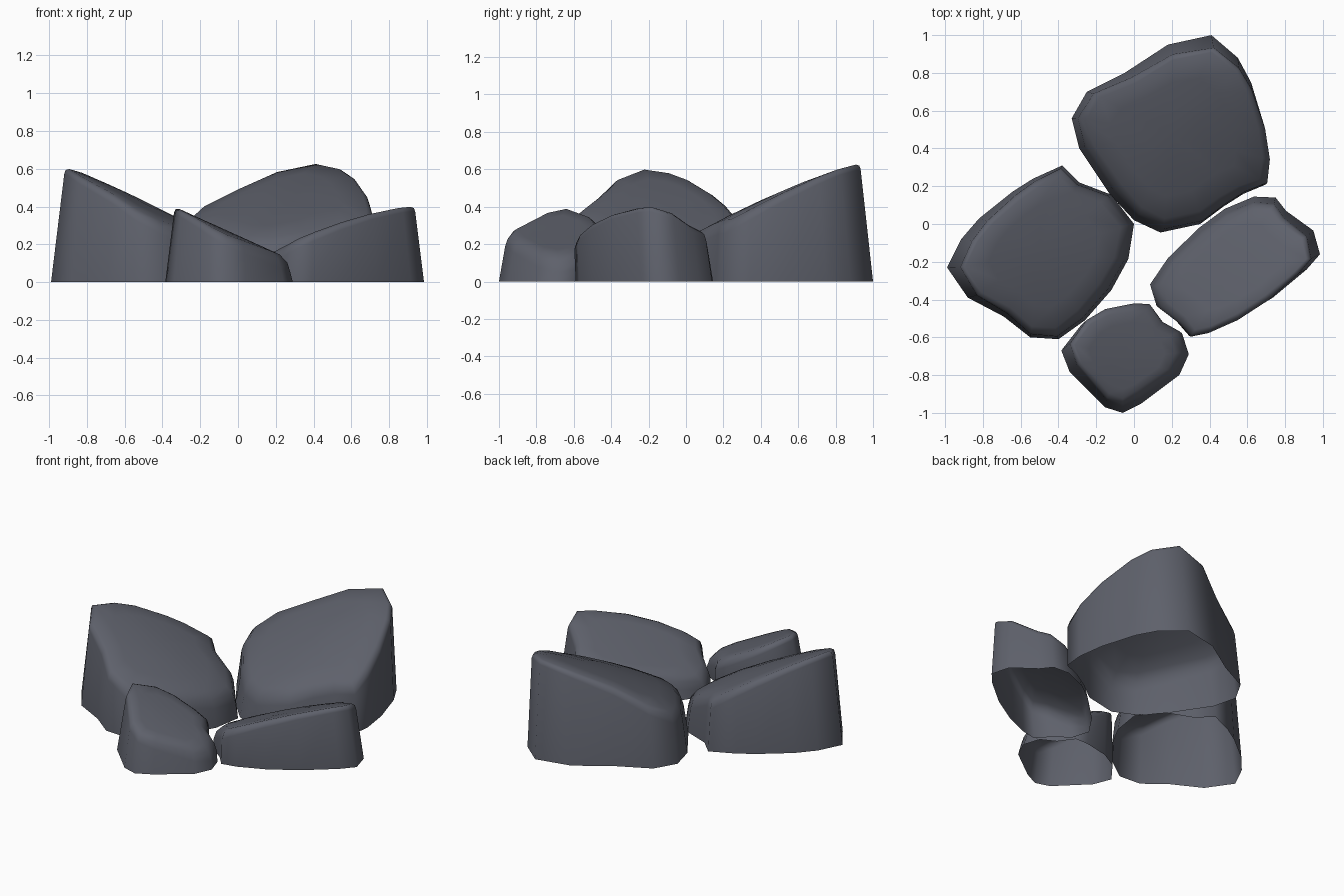
import bpy, bmesh
from mathutils import Vector

if "Cube" in bpy.data.objects:
    bpy.data.objects.remove(bpy.data.objects["Cube"])

stone = bpy.data.materials.new("slate_grey")
stone.diffuse_color = (0.112, 0.119, 0.147, 1)
stone.use_nodes = True
stone.node_tree.nodes["Principled BSDF"].inputs["Base Color"].default_value = stone.diffuse_color


def rock(name, outline, centre, height, slope, lean=(0, 0), dome=0.1, crown=0.3):
    """Open-bottomed boulder: footprint outline, tapered wall, rounded rim, tilted domed top."""
    c, s, lean = Vector(centre), Vector(slope), Vector(lean)
    g = s.normalized()
    side = Vector((-g.y, g.x))
    pts = [Vector(p) - c for p in reversed(outline)]
    reach = max(abs(p.dot(g)) for p in pts)

    def top(p):
        return height + s.dot(p) - dome * p.dot(g) ** 2 - crown * p.dot(side) ** 2

    def taper(p):
        z = top(p)
        p = p - g * (0.11 * z * p.dot(g) / reach) - side * (0.05 * z * p.dot(side) / reach)
        return p + lean * z

    bm = bmesh.new()
    rings = [[bm.verts.new((*(p + c), 0)) for p in pts]]
    rim = [taper(p) for p in pts]
    # rounded rim (inset, drop), tighter on the high side
    for inset, drop in ((0, 0.05), (0.012, 0.018), (0.042, 0)):
        ring = []
        for p in rim:
            k = 1 - 0.4 * p.dot(g) / reach
            q = p * (1 - k * inset / p.length)
            ring.append(bm.verts.new((*(q + c), top(q) - k * drop)))
        rings.append(ring)
    # domed top
    for k in (0.65, 0.33):
        rings.append([bm.verts.new((*(p * k + c), top(p * k))) for p in rim])
    n = len(pts)
    for a, b in zip(rings, rings[1:]):
        for i in range(n):
            j = (i + 1) % n
            bm.faces.new((a[i], a[j], b[j], b[i]))
    mid = bm.verts.new((*c, top(Vector((0, 0)))))
    for i in range(n):
        bm.faces.new((rings[-1][i], rings[-1][(i + 1) % n], mid))
    for f in bm.faces:
        f.smooth = True
    me = bpy.data.meshes.new(name)
    bm.to_mesh(me)
    bm.free()
    me.set_sharp_from_angle(angle=1.4)
    me.materials.append(stone)
    bpy.context.collection.objects.link(bpy.data.objects.new(name, me))


# large boulder at the back
rock("back_rock", [
    (.41, 1.0), (.55, .88), (.62, .75), (.69, .52), (.715, .34), (.70, .21), (.58, .16),
    (.47, .09), (.35, 0), (.14, -.045), (0, .02), (-.13, .16), (-.29, .40), (-.33, .56),
    (-.25, .70), (-.05, .80), (.18, .95)],
    (.2, .47), .447, (.16, .40), (.06, 0), dome=.13, crown=.36)

# large boulder on the left
rock("left_rock", [
    (-.38, .31), (-.29, .22), (-.12, .155), (0, 0), (-.03, -.185), (-.12, -.35), (-.26, -.51),
    (-.40, -.61), (-.55, -.60), (-.69, -.49), (-.88, -.39), (-.99, -.23), (-.915, -.08),
    (-.82, .03), (-.645, .17), (-.535, .24)],
    (-.49, -.15), .425, (-.485, .04))

# small boulder at the front
rock("front_rock", [
    (0, -.435), (.09, -.435), (.16, -.53), (.255, -.58), (.29, -.69), (.24, -.80), (.04, -.95),
    (-.06, -1.0), (-.155, -.97), (-.255, -.87), (-.34, -.785), (-.385, -.67), (-.28, -.535),
    (-.165, -.47)],
    (-.05, -.71), .268, (-.45, .04), (0, .1), dome=0)

# long boulder on the right
rock("right_rock", [
    (.635, .145), (.75, .14), (.805, .07), (.95, -.035), (.985, -.16), (.915, -.24),
    (.735, -.39), (.555, -.50), (.39, -.57), (.29, -.59), (.225, -.515), (.12, -.435),
    (.085, -.32), (.18, -.18), (.345, -.02), (.48, .08)],
    (.55, -.2), .275, (.375, -.19), (0, -.08), dome=.05, crown=.15)
